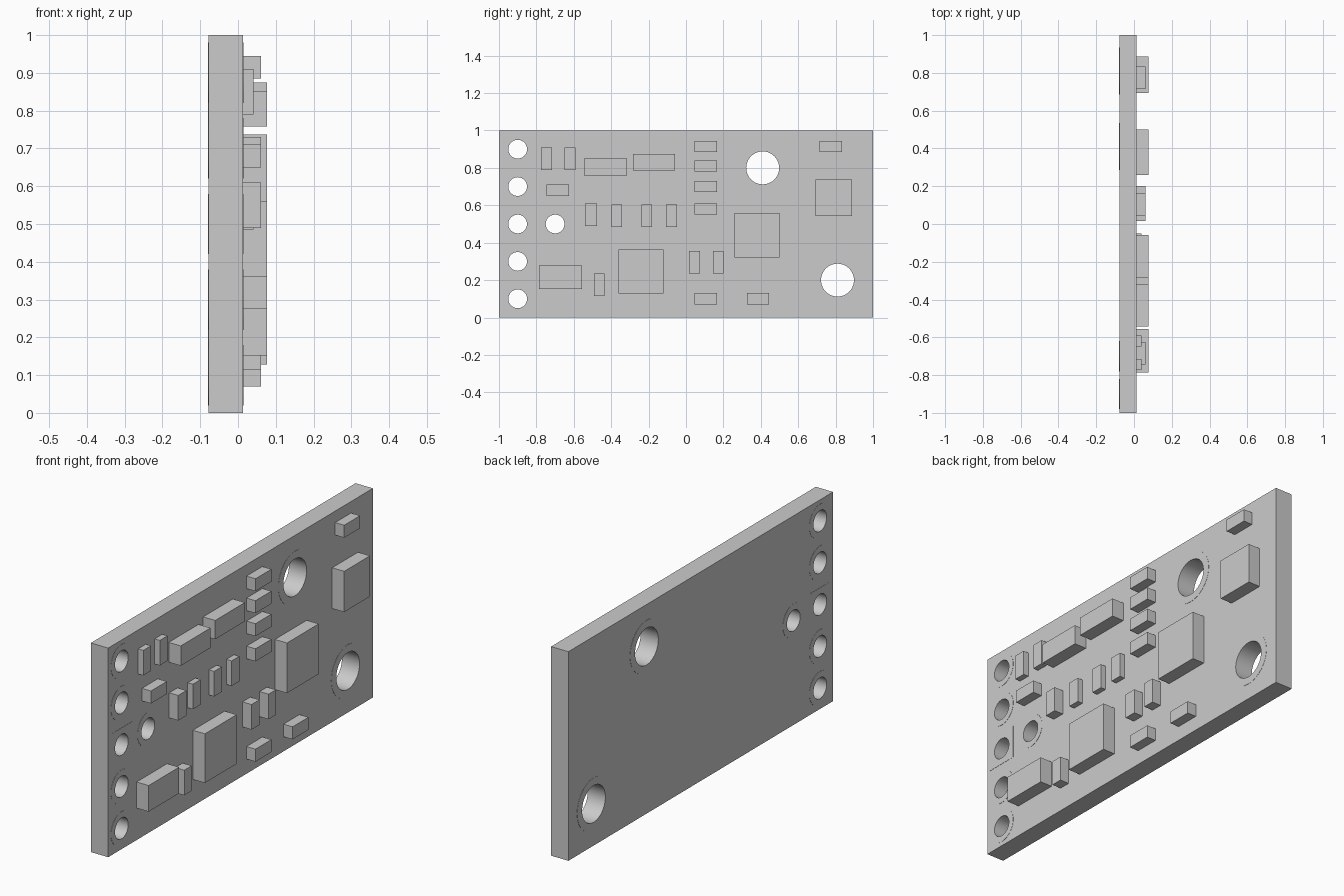
import bpy, bmesh, math
from mathutils import Matrix

if "Cube" in bpy.data.objects:
    bpy.data.objects.remove(bpy.data.objects["Cube"])

BACK, FACE, PAD = -0.078, 0.0135, 0.001

grey = bpy.data.materials.new("plain grey")
grey.diffuse_color = (0.6, 0.6, 0.6, 1)
grey.use_nodes = True
grey.node_tree.nodes["Principled BSDF"].inputs["Base Color"].default_value = grey.diffuse_color

# local x -> world y, local y -> world z, local z -> world x
TURN = Matrix(((0, 0, 1, 0), (1, 0, 0, 0), (0, 1, 0, 0), (0, 0, 0, 1)))


def circle(y, z, r, n=40):
    return [(y + r * math.cos(2 * math.pi * i / n), z + r * math.sin(2 * math.pi * i / n)) for i in range(n)]


def rect(y0, y1, z0, z1):
    return [(y0, z0), (y1, z0), (y1, z1), (y0, z1)]


def plate(name, loops, x0, x1):
    """Flat plate: the first loop is the outline, the others are holes."""
    cu = bpy.data.curves.new(name, 'CURVE')
    cu.dimensions = '2D'
    cu.fill_mode = 'BOTH'
    cu.extrude = (x1 - x0) / 2
    for pts in loops:
        s = cu.splines.new('POLY')
        s.points.add(len(pts) - 1)
        for p, (a, b) in zip(s.points, pts):
            p.co = (a, b, 0, 1)
        s.use_cyclic_u = True
    tmp = bpy.data.objects.new(name, cu)
    bpy.context.collection.objects.link(tmp)
    bpy.context.view_layer.update()
    me = bpy.data.meshes.new_from_object(tmp.evaluated_get(bpy.context.evaluated_depsgraph_get()))
    bpy.data.objects.remove(tmp)
    bm = bmesh.new()
    bm.from_mesh(me)
    bmesh.ops.remove_doubles(bm, verts=bm.verts, dist=1e-5)
    bm.transform(Matrix.Translation(((x0 + x1) / 2, 0, 0)) @ TURN)
    bmesh.ops.recalc_face_normals(bm, faces=bm.faces)
    bm.to_mesh(me)
    bm.free()
    me.materials.clear()
    me.materials.append(grey)
    ob = bpy.data.objects.new(name, me)
    bpy.context.collection.objects.link(ob)
    bpy.ops.object.select_all(action='DESELECT')
    ob.select_set(True)
    bpy.context.view_layer.objects.active = ob
    bpy.ops.object.shade_smooth_by_angle(angle=math.radians(30))
    return ob


# holes: y, z, hole radius, pad radius
holes = [(-0.9, 0.1 + 0.2 * i, 0.05, 0.08) for i in range(5)]
holes += [(-0.7, 0.5, 0.05, 0.08), (0.41, 0.8, 0.088, 0.125), (0.81, 0.2, 0.088, 0.125)]

# board with through holes
plate("board", [rect(-1, 1, 0, 1)] + [circle(y, z, r) for y, z, r, _ in holes], BACK, FACE)

# thin pads around the holes on both sides; the middle edge pad is square
for i, (y, z, r, R) in enumerate(holes):
    outer = rect(y - R, y + R, z - R, z + R) if i == 2 else circle(y, z, R)
    for side, x0, x1 in (("front", FACE, FACE + PAD), ("back", BACK - PAD, BACK)):
        plate(f"{side}_pad_{i + 1}", [outer, circle(y, z, r)], x0, x1)


def chips(name, top, boxes):
    """Blocks standing on the board: centre y, centre z, width, height."""
    for i, (y, z, w, h) in enumerate(boxes):
        bpy.ops.mesh.primitive_cube_add(size=1, location=((FACE + top) / 2, y, z))
        ob = bpy.context.object
        ob.name = f"{name}_{i + 1}"
        ob.data.transform(Matrix.Diagonal((top - FACE, w, h, 1)))
        ob.data.materials.append(grey)


# large chips and long blocks
chips("large_chip", 0.077, [(-0.24, 0.245, 0.24, 0.235), (0.38, 0.44, 0.24, 0.24), (0.79, 0.64, 0.195, 0.195)])
chips("long_block", 0.077, [(-0.43, 0.805, 0.225, 0.095), (-0.17, 0.83, 0.225, 0.09), (-0.67, 0.215, 0.23, 0.125)])

# small parts lying flat
W, H = 0.12, 0.06
chips("flat_part", 0.061, [(0.105, z, W, H) for z in (0.1, 0.58, 0.7, 0.81, 0.915)]
      + [(0.385, 0.1, W, H), (0.775, 0.915, W, H), (-0.685, 0.68, W, H)])

# small parts standing upright
chips("upright_part", 0.061, [(-0.465, 0.175, 0.056, W), (-0.508, 0.55, 0.062, W),
                              (0.045, 0.295, 0.06, W), (0.172, 0.295, 0.056, W)])
chips("low_part", 0.041, [(-0.745, 0.85, 0.058, W), (-0.62, 0.85, 0.058, W)]
      + [(y, 0.545, 0.058, W) for y in (-0.37, -0.21, -0.078)])
